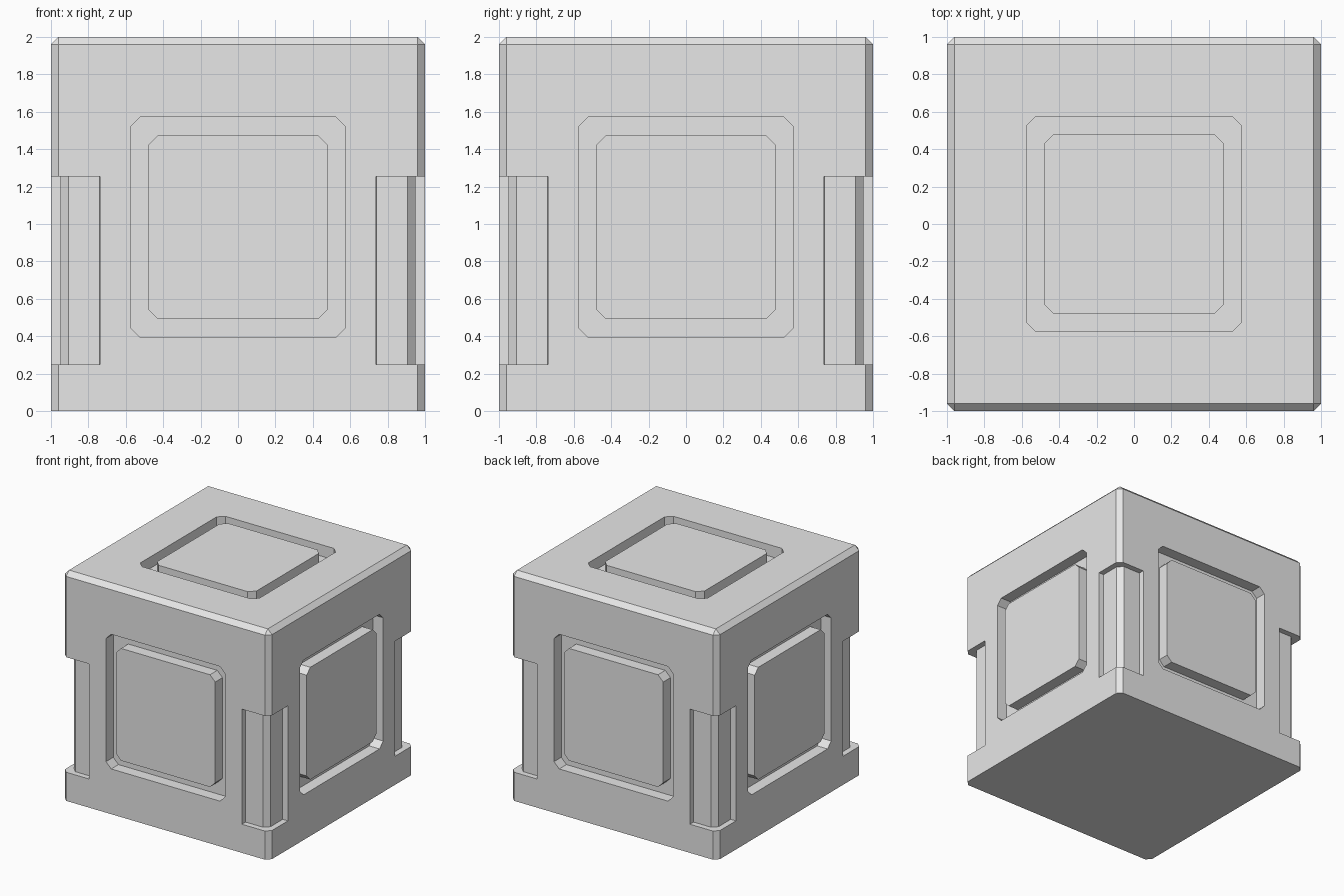
import bpy
import bmesh
from math import radians
from mathutils import Matrix

if "Cube" in bpy.data.objects:
    bpy.data.objects.remove(bpy.data.objects["Cube"], do_unlink=True)

GREY = (0.8, 0.8, 0.8, 1.0)
grey = bpy.data.materials.new("plain_grey")
grey.use_nodes = True
grey.diffuse_color = GREY
grey.node_tree.nodes["Principled BSDF"].inputs["Base Color"].default_value = GREY

GROOVE_DEPTH = 0.1


def add_object(name, bm):
    bmesh.ops.recalc_face_normals(bm, faces=bm.faces)
    mesh = bpy.data.meshes.new(name)
    bm.to_mesh(mesh)
    bm.free()
    mesh.materials.append(grey)
    obj = bpy.data.objects.new(name, mesh)
    bpy.context.scene.collection.objects.link(obj)
    return obj


def prism(name, outline, low, high, matrix):
    """Extrude a flat outline along local z and place it."""
    bm = bmesh.new()
    face = bm.faces.new([bm.verts.new((x, y, low)) for x, y in outline])
    top = bmesh.ops.extrude_face_region(bm, geom=[face])["geom"]
    verts = [v for v in top if isinstance(v, bmesh.types.BMVert)]
    bmesh.ops.translate(bm, verts=verts, vec=(0, 0, high - low))
    bmesh.ops.transform(bm, matrix=matrix, verts=bm.verts)
    return add_object(name, bm)


def clipped_rectangle(w, h, c=0.05):
    """Rectangle of half sizes w and h with clipped corners."""
    return [(w - c, -h), (w, c - h), (w, h - c), (w - c, h),
            (c - w, h), (-w, h - c), (-w, c - h), (c - w, -h)]


def cut(target, cutter):
    cutter.hide_render = True
    mod = target.modifiers.new(cutter.name, 'BOOLEAN')
    mod.operation = 'DIFFERENCE'
    mod.solver = 'EXACT'
    mod.object = cutter


# Cube body, chamfered on the upright and top edges
bm = bmesh.new()
bmesh.ops.create_cube(bm, size=2, matrix=Matrix.Translation((0, 0, 1)))
edges = [e for e in bm.edges if any(v.co.z > 1 for v in e.verts)]
bmesh.ops.bevel(bm, geom=edges, offset=0.04, segments=1, profile=0.5,
                affect='EDGES')
body = add_object("cube_body", bm)
cutters = []

# Framed panels on four sides and the top
places = {"top": (Matrix.Translation((0, 0, 2)), 0.575, 0.48)}
upright = Matrix.Translation((0, -1, 0.983)) @ Matrix.Rotation(radians(90), 4, 'X')
for i, side in enumerate(("front", "left", "back", "right")):
    turn = Matrix.Rotation(radians(90 * i), 4, 'Z')
    places[side] = (turn @ upright, 0.588, 0.49)

for side, (matrix, outer, inner) in places.items():
    cutters.append(prism(side + "_groove_cutter", clipped_rectangle(0.575, outer),
                         -GROOVE_DEPTH, 0.1, matrix))
    prism(side + "_panel", clipped_rectangle(0.48, inner),
          -GROOVE_DEPTH - 0.01, 0, matrix)

# Corner notches that leave a chamfered post
notch = [(0.733, 1.1), (0.74, 0.95), (0.907, 0.95), (0.95, 0.907),
         (0.95, 0.74), (1.1, 0.733), (1.1, 1.1)]
for i in range(4):
    cutters.append(prism(f"corner_notch_cutter_{i + 1}", notch, 0.25, 1.255,
                         Matrix.Rotation(radians(90 * i), 4, 'Z')))

# Apply the cuts and drop the cutters
for cutter in cutters:
    cut(body, cutter)
bpy.context.view_layer.update()
graph = bpy.context.evaluated_depsgraph_get()
finished = bpy.data.meshes.new_from_object(body.evaluated_get(graph))
body.modifiers.clear()
body.data = finished
finished.materials.clear()
finished.materials.append(grey)
for poly in finished.polygons:
    poly.material_index = 0
for cutter in cutters:
    bpy.data.objects.remove(cutter, do_unlink=True)
